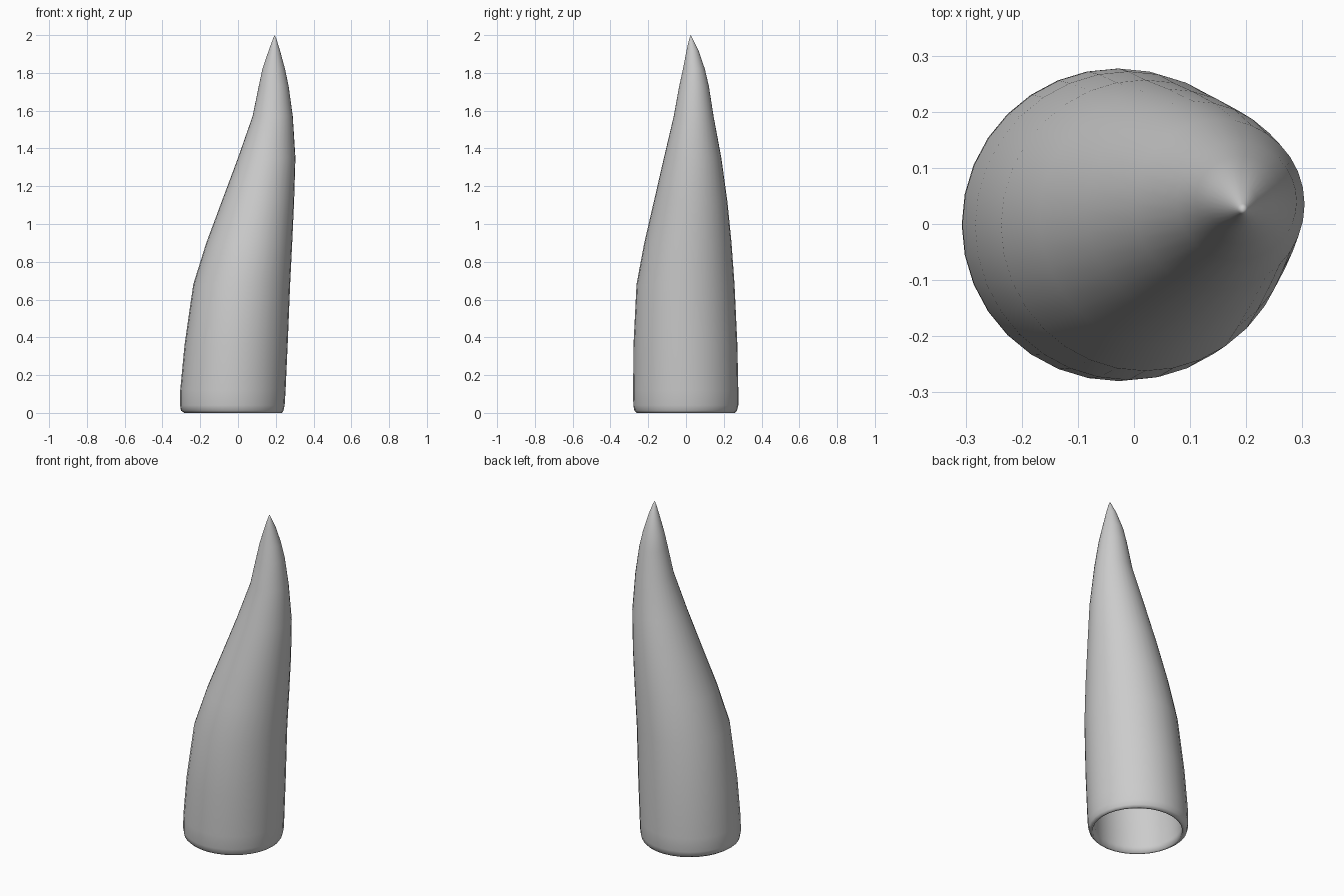
import bpy, bmesh, math

cube = bpy.data.objects.get("Cube")
if cube:
    bpy.data.objects.remove(cube)

SIDES = 32
WALL = 0.035

# Horn profile: height, left x, right x, front y, back y
RINGS = [
    (0.0, -0.285, 0.233, -0.262, 0.258),
    (0.012, -0.302, 0.241, -0.273, 0.27),
    (0.04, -0.307, 0.247, -0.279, 0.277),
    (0.12, -0.306, 0.252, -0.28, 0.277),
    (0.36, -0.283, 0.263, -0.278, 0.272),
    (0.68, -0.237, 0.276, -0.262, 0.257),
    (0.9, -0.168, 0.287, -0.221, 0.241),
    (1.12, -0.086, 0.297, -0.17, 0.219),
    (1.35, 0.0, 0.304, -0.117, 0.187),
    (1.57, 0.077, 0.29, -0.065, 0.146),
    (1.73, 0.11, 0.268, -0.036, 0.121),
    (1.82, 0.129, 0.249, -0.016, 0.1),
    (1.92, 0.163, 0.222, 0.003, 0.066),
    (1.98, 0.185, 0.203, 0.017, 0.036),
]
TIP = (0.194, 0.025, 2.0)

bm = bmesh.new()


def ring(z, x0, x1, y0, y1, inset=0.0):
    cx, cy = (x0 + x1) / 2, (y0 + y1) / 2
    rx, ry = (x1 - x0) / 2 - inset, (y1 - y0) / 2 - inset
    angles = [math.tau * i / SIDES for i in range(SIDES)]
    return [bm.verts.new((cx + rx * math.cos(a), cy + ry * math.sin(a), z)) for a in angles]


def bridge(a, b):
    for i in range(SIDES):
        j = (i + 1) % SIDES
        bm.faces.new((a[i], a[j], b[j], b[i]))


def fan(loop, point):
    tip = bm.verts.new(point)
    for i in range(SIDES):
        bm.faces.new((loop[i], loop[(i + 1) % SIDES], tip))


# Outer skin, from the rim up to the tip
outer = [ring(*r) for r in RINGS]
for a, b in zip(outer, outer[1:]):
    bridge(a, b)
fan(outer[-1], TIP)

# Hollow inside, joined to the outer skin by the rounded rim
inner = [ring(*r, WALL) for r in RINGS[2:-2]]
lip = ring(*RINGS[0], 0.012)
bridge(outer[0], lip)
bridge(lip, inner[0])
for a, b in zip(inner, inner[1:]):
    bridge(a, b)
fan(inner[-1], (0.19, 0.035, 1.9))

bmesh.ops.recalc_face_normals(bm, faces=bm.faces)
for f in bm.faces:
    f.smooth = True

mesh = bpy.data.meshes.new("horn")
bm.to_mesh(mesh)
bm.free()
horn = bpy.data.objects.new("horn", mesh)
bpy.context.collection.objects.link(horn)

# Plain grey surface
grey = bpy.data.materials.new("plain_grey")
grey.use_nodes = True
colour = (0.6, 0.6, 0.6, 1)
grey.diffuse_color = colour
grey.node_tree.nodes["Principled BSDF"].inputs["Base Color"].default_value = colour
mesh.materials.append(grey)
